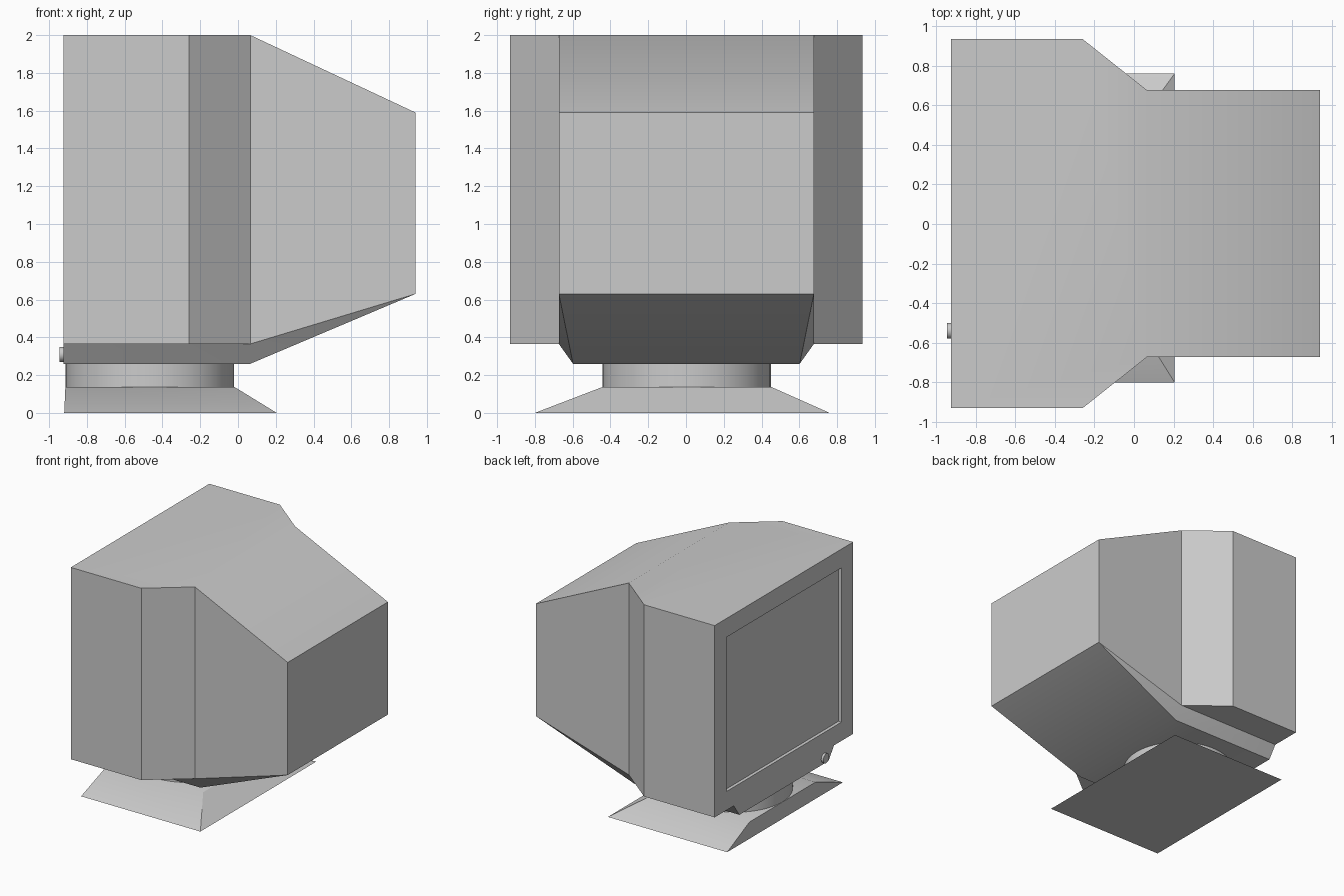
import bpy
import bmesh
import math
from mathutils import Matrix

if "Cube" in bpy.data.objects:
    bpy.data.objects.remove(bpy.data.objects["Cube"], do_unlink=True)

grey = bpy.data.materials.new("casing grey")
grey.use_nodes = True
colour = (0.6, 0.6, 0.6, 1)
grey.diffuse_color = colour
grey.node_tree.nodes["Principled BSDF"].inputs["Base Color"].default_value = colour


def finish(bm, name):
    bmesh.ops.recalc_face_normals(bm, faces=bm.faces[:])
    mesh = bpy.data.meshes.new(name)
    bm.to_mesh(mesh)
    bm.free()
    ob = bpy.data.objects.new(name, mesh)
    bpy.context.collection.objects.link(ob)
    mesh.materials.append(grey)
    bpy.ops.object.select_all(action="DESELECT")
    ob.select_set(True)
    bpy.context.view_layer.objects.active = ob
    bpy.ops.object.shade_smooth_by_angle(angle=math.radians(30))
    return ob


def cylinder(name, radius, depth, sides, matrix):
    bm = bmesh.new()
    bmesh.ops.create_cone(bm, cap_ends=True, segments=sides, radius1=radius,
                          radius2=radius, depth=depth, matrix=matrix)
    return finish(bm, name)


# Casing: paired points on both sides, keyed by name
FRONT, SHOULDER, WAIST, BACK = -0.925, -0.26, 0.065, 0.94
WIDE, NARROW, KEEL = 0.933, 0.675, 0.6
TOP, SILL, FLOOR = 2.0, 0.365, 0.26
points = {
    "front_top": (FRONT, WIDE, TOP), "shoulder_top": (SHOULDER, WIDE, TOP),
    "waist_top": (WAIST, NARROW, TOP), "back_top": (BACK, NARROW, 1.59),
    "front_low": (FRONT, WIDE, SILL), "shoulder_low": (SHOULDER, WIDE, SILL),
    "waist_low": (WAIST, NARROW, SILL), "back_low": (BACK, NARROW, 0.63),
    "lip": (FRONT, NARROW, SILL), "lip_floor": (FRONT, KEEL, FLOOR),
    "waist_floor": (WAIST, KEEL, FLOOR),
}
bm = bmesh.new()
sides = [{k: bm.verts.new((x, s * y + 0.002, z)) for k, (x, y, z) in points.items()}
         for s in (1, -1)]


def across(*names):
    """Face spanning both sides, through the named points and back."""
    a, b = sides
    return bm.faces.new([a[n] for n in names] + [b[n] for n in reversed(names)])


for v in sides:
    for names in ("front_top shoulder_top shoulder_low front_low",
                  "shoulder_top waist_top waist_low shoulder_low",
                  "waist_top back_top back_low waist_low",
                  "front_low shoulder_low waist_low lip",
                  "lip waist_low waist_floor lip_floor",
                  "waist_low back_low waist_floor"):
        bm.faces.new([v[n] for n in names.split()])
across("front_top", "shoulder_top", "waist_top")
across("waist_top", "back_top")
across("back_top", "back_low")
across("back_low", "waist_floor")
across("waist_floor", "lip_floor")
across("lip", "lip_floor")
screen = across("front_top", "front_low", "lip")
bmesh.ops.recalc_face_normals(bm, faces=bm.faces[:])

# Recessed screen
bmesh.ops.inset_region(bm, faces=[screen], thickness=0.16, use_even_offset=True)
bmesh.ops.inset_region(bm, faces=[screen], thickness=0.006, depth=-0.02,
                       use_even_offset=True)
finish(bm, "monitor_casing")

# Power knob on the lip
cylinder("power_knob", 0.04, 0.04, 24,
         Matrix.Translation((-0.925, -0.54, 0.31)) @ Matrix.Rotation(math.pi / 2, 4, "Y"))

# Swivel neck
cylinder("swivel_neck", 0.445, 0.14, 48, Matrix.Translation((-0.467, 0.004, 0.195)))

# Foot: a block with a smaller top
bm = bmesh.new()
bmesh.ops.create_cube(bm, size=2)
for v in bm.verts:
    high, back, left = v.co.z > 0, v.co.x > 0, v.co.y > 0
    if high:
        v.co = (-0.02 if back else -0.914, 0.45 if left else -0.44, 0.138)
    else:
        v.co = (0.205 if back else -0.92, 0.76 if left else -0.8, 0)
finish(bm, "foot")
